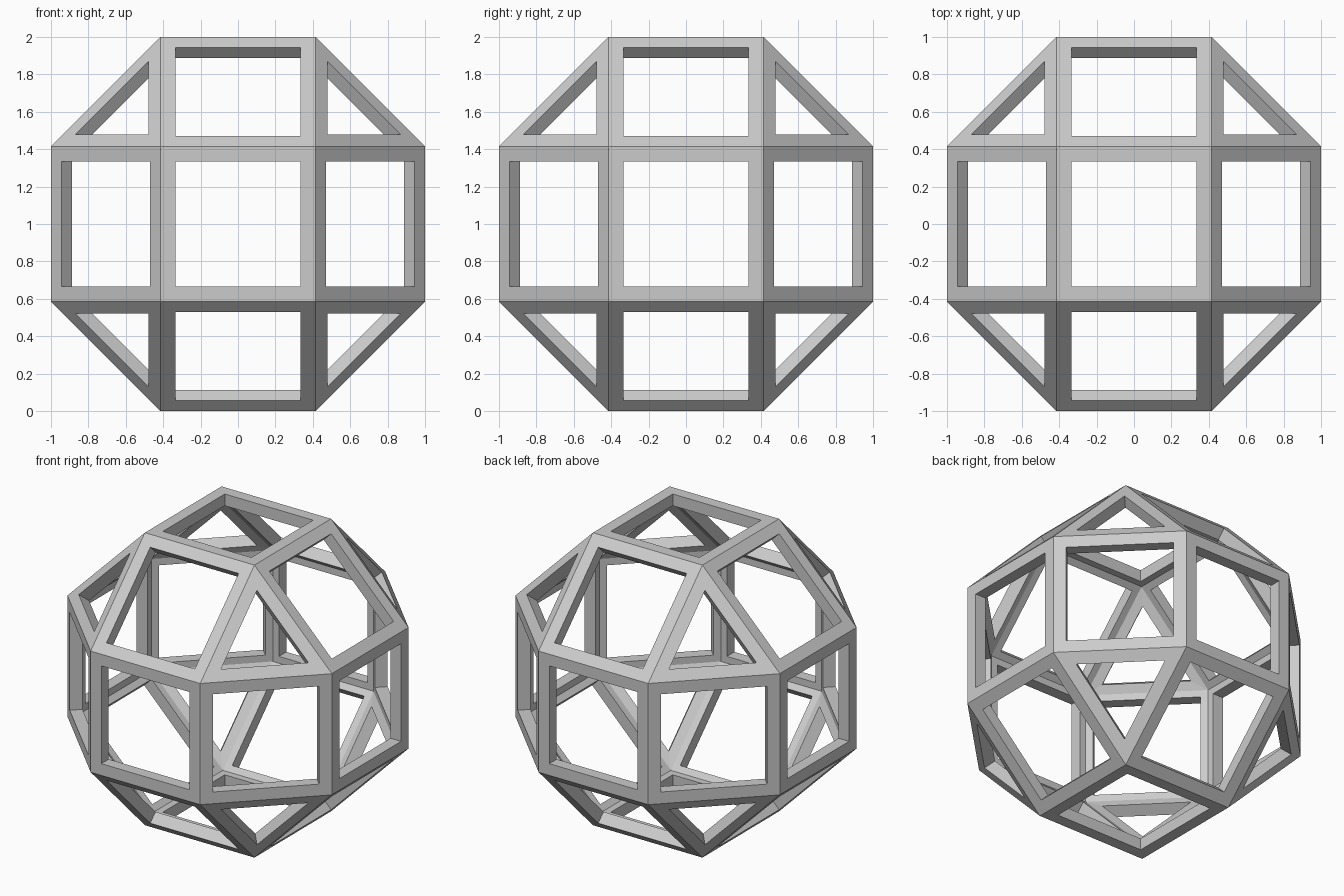
import bpy
import bmesh
from itertools import product
from math import sqrt
from mathutils import Vector

SMALL = sqrt(2) - 1      # half the edge length when the faces lie 1 from the centre
BAR = 0.08               # width and depth of the frame bars

cube = bpy.data.objects.get("Cube")
if cube:
    bpy.data.objects.remove(cube)


def solid_faces():
    """Flat polygons of the rhombicuboctahedron, as ordered corner loops."""
    corners = []
    for axis in range(3):
        for signs in product((-1, 1), repeat=3):
            corner = Vector(signs) * SMALL
            corner[axis] = signs[axis]
            corners.append(corner)
    loops = []
    for direction in product((-1, 0, 1), repeat=3):
        normal = Vector(direction)
        if normal.length == 0:
            continue
        normal.normalize()
        reach = max(c.dot(normal) for c in corners)
        face = [c for c in corners if c.dot(normal) > reach - 0.001]
        # Order the corners anticlockwise around the face normal
        centre = sum(face, Vector()) / len(face)
        side = (face[0] - centre).normalized()
        up = normal.cross(side)
        face.sort(key=lambda c: Vector((1, 0)).angle_signed(
            Vector(((c - centre).dot(side), (c - centre).dot(up)))), reverse=True)
        loops.append((normal, centre, face))
    return loops


def add_frame(bm, normal, centre, face):
    """One polygon with a hole: outer ring, hole walls and inner ring."""
    middle = (face[0] + face[1]) / 2
    inradius = (middle - centre).length
    shrink = 1 - BAR / inradius
    outer = face
    hole = [centre + (c - centre) * shrink for c in face]
    hole_back = [c - normal * BAR for c in hole]
    inner = [c * (1 - BAR) for c in face]
    rings = [[bm.verts.new(c) for c in ring]
             for ring in (outer, hole, hole_back, inner)]
    for a, b in zip(rings, rings[1:]):
        for i in range(len(face)):
            j = (i + 1) % len(face)
            bm.faces.new((a[i], a[j], b[j], b[i]))


# Open frame
bm = bmesh.new()
for normal, centre, face in solid_faces():
    add_frame(bm, normal, centre, face)
bmesh.ops.remove_doubles(bm, verts=bm.verts[:], dist=0.0005)
bmesh.ops.recalc_face_normals(bm, faces=bm.faces[:])
bmesh.ops.translate(bm, verts=bm.verts[:], vec=(0, 0, 1))
mesh = bpy.data.meshes.new("open_frame")
bm.to_mesh(mesh)
bm.free()

# Plain grey colour
grey = bpy.data.materials.new("light_grey")
grey.use_nodes = True
colour = (0.6, 0.6, 0.6, 1)
grey.diffuse_color = colour
grey.node_tree.nodes["Principled BSDF"].inputs["Base Color"].default_value = colour
mesh.materials.append(grey)

frame = bpy.data.objects.new("open_frame", mesh)
bpy.context.collection.objects.link(frame)
